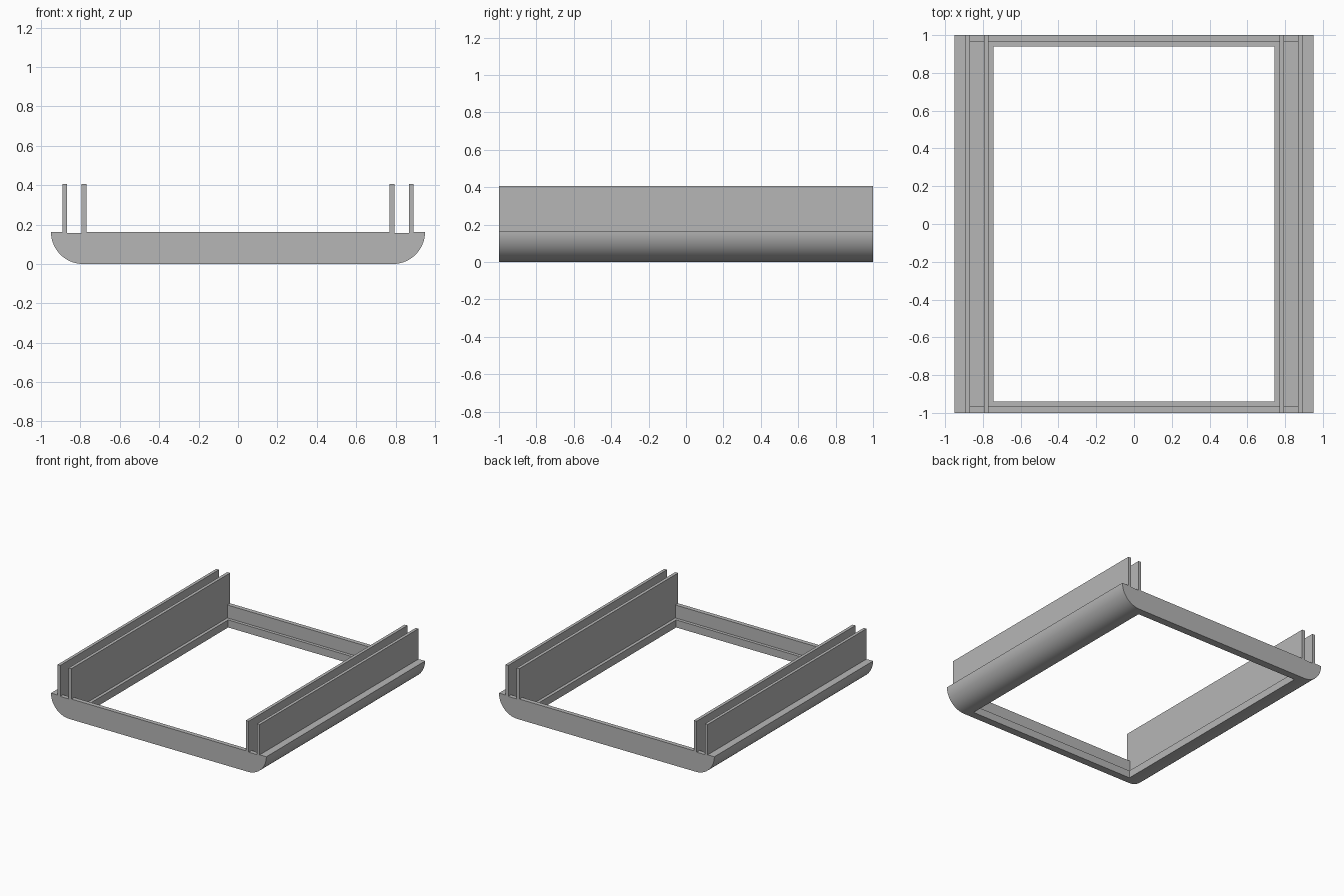
import bpy, bmesh
from math import sin, cos, pi

if "Cube" in bpy.data.objects:
    bpy.data.objects.remove(bpy.data.objects["Cube"], do_unlink=True)

HALF_W, HALF_L = 0.95, 1.0        # outer half width and length
RIM, FIN_TOP, LEDGE = 0.163, 0.405, 0.06
INNER_FIN = (0.77, 0.795)
OUTER_FIN = (0.868, 0.892)
CHANNEL_Z = 0.158                 # end lip height between the fins
LIP_Y = 0.965
OPEN_X, OPEN_Y = 0.745, 0.94

grey = bpy.data.materials.new("plain grey")
grey.use_nodes = True
colour = (0.47, 0.47, 0.47, 1)
grey.diffuse_color = colour
grey.node_tree.nodes["Principled BSDF"].inputs["Base Color"].default_value = colour


def make_object(name, bm):
    bmesh.ops.recalc_face_normals(bm, faces=bm.faces)
    mesh = bpy.data.meshes.new(name)
    bm.to_mesh(mesh)
    bm.free()
    mesh.materials.append(grey)
    obj = bpy.data.objects.new(name, mesh)
    bpy.context.collection.objects.link(obj)
    return obj


def extrude_profile(name, points):
    """Sweep an x-z outline along the full length."""
    bm = bmesh.new()
    face = bm.faces.new([bm.verts.new((x, -HALF_L, z)) for x, z in points])
    swept = bmesh.ops.extrude_face_region(bm, geom=[face])["geom"]
    verts = [v for v in swept if isinstance(v, bmesh.types.BMVert)]
    bmesh.ops.translate(bm, verts=verts, vec=(0, 2 * HALF_L, 0))
    return make_object(name, bm)


def cut_box(target, x0, x1, half_y, z0, z1):
    """Subtract a box centred on y = 0."""
    bm = bmesh.new()
    bmesh.ops.create_cube(bm, size=1)
    for v in bm.verts:
        v.co = (x1 if v.co.x > 0 else x0,
                half_y if v.co.y > 0 else -half_y,
                z1 if v.co.z > 0 else z0)
    cutter = make_object("cutter", bm)
    cutter.hide_render = True
    mod = target.modifiers.new("cut", 'BOOLEAN')
    mod.operation, mod.solver, mod.object = 'DIFFERENCE', 'EXACT', cutter
    bpy.context.view_layer.objects.active = target
    bpy.ops.object.modifier_apply(modifier=mod.name)
    bpy.data.objects.remove(cutter, do_unlink=True)


# Right half of the outline: rounded underside, rim and two upright fins
STEPS = 20
half = [(HALF_W - RIM + RIM * sin(a), RIM - RIM * cos(a))
        for a in (pi / 2 * i / STEPS for i in range(STEPS + 1))]
half += [(OUTER_FIN[1], RIM), (OUTER_FIN[1], FIN_TOP),
         (OUTER_FIN[0], FIN_TOP), (OUTER_FIN[0], CHANNEL_Z),
         (INNER_FIN[1], CHANNEL_Z), (INNER_FIN[1], FIN_TOP),
         (INNER_FIN[0], FIN_TOP), (INNER_FIN[0], RIM)]
outline = half + [(-x, z) for x, z in reversed(half)]
frame = extrude_profile("finned_frame", outline)

# Recess between the inner fins, channels between fin pairs, open middle
cut_box(frame, -INNER_FIN[0], INNER_FIN[0], LIP_Y, LEDGE, 0.5)
cut_box(frame, INNER_FIN[1], OUTER_FIN[0], LIP_Y, LEDGE, 0.5)
cut_box(frame, -OUTER_FIN[0], -INNER_FIN[1], LIP_Y, LEDGE, 0.5)
cut_box(frame, -OPEN_X, OPEN_X, OPEN_Y, -0.1, 0.5)

# Smooth the rounded sides, keep corners sharp
for obj in bpy.context.selected_objects:
    obj.select_set(False)
frame.select_set(True)
bpy.context.view_layer.objects.active = frame
bpy.ops.object.shade_smooth_by_angle(angle=pi / 6)
